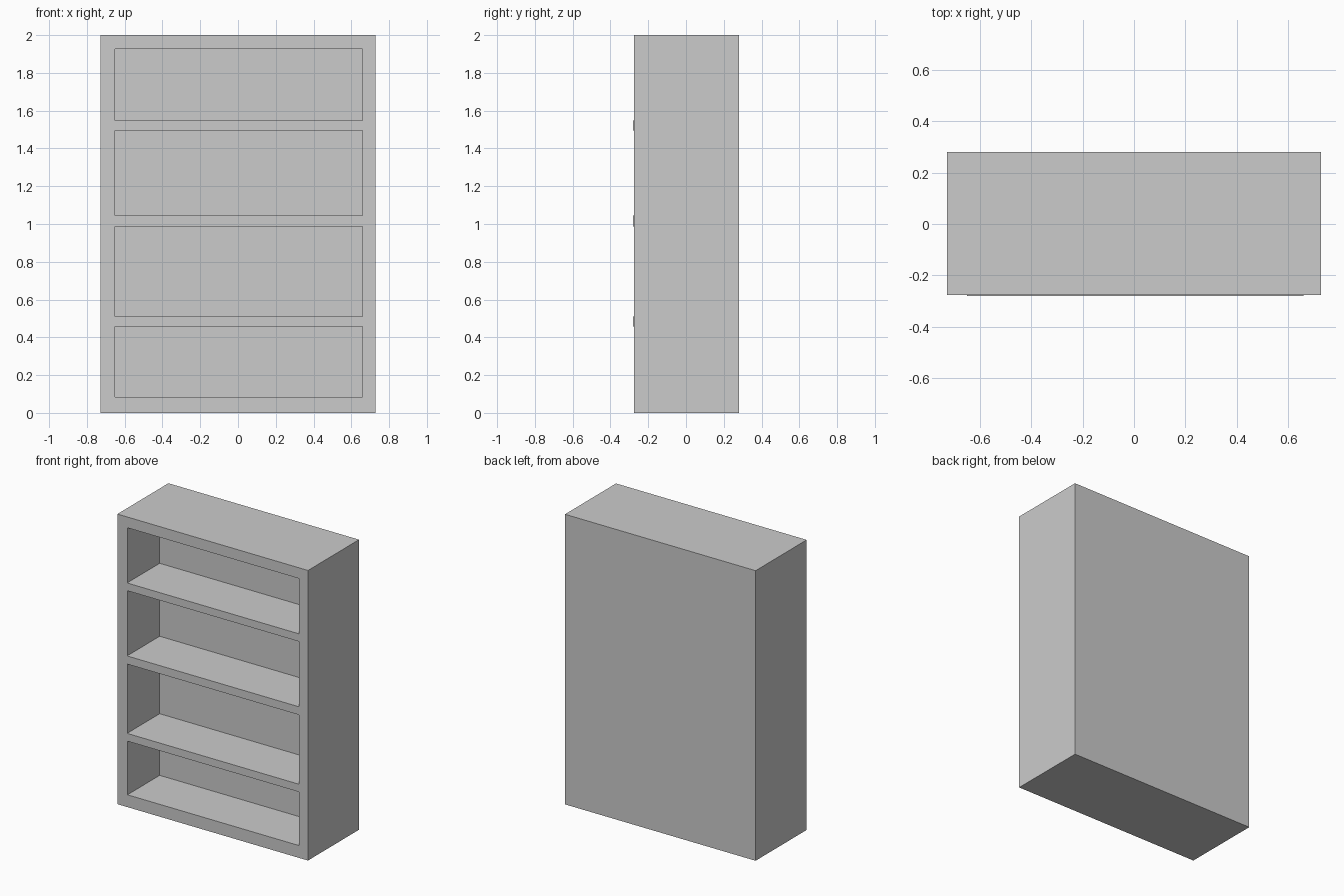
import bpy, bmesh
from mathutils import Vector

if "Cube" in bpy.data.objects:
    bpy.data.objects.remove(bpy.data.objects["Cube"])

OPEN_X = (-0.65, 0.66)          # sides of the front opening
FRONT, BACK, INNER = -0.276, 0.28, 0.075


def box(bm, x, y, z):
    """Cube stretched to the given (min, max) ranges."""
    geom = bmesh.ops.create_cube(bm, size=1)
    for v in geom["verts"]:
        v.co = Vector(r[0] if c < 0 else r[1] for c, r in zip(v.co, (x, y, z)))


def finish(bm, name):
    bmesh.ops.recalc_face_normals(bm, faces=bm.faces)
    mesh = bpy.data.meshes.new(name)
    bm.to_mesh(mesh)
    bm.free()
    bpy.context.collection.objects.link(bpy.data.objects.new(name, mesh))


# Cabinet body: solid block with a recess pushed in from the front
bm = bmesh.new()
box(bm, (-0.727, 0.727), (FRONT, BACK), (0, 2))
bm.normal_update()
front = min(bm.faces, key=lambda f: f.calc_center_median().y)
bmesh.ops.inset_individual(bm, faces=[front], thickness=0.05)
for v in front.verts:
    v.co.x = OPEN_X[0] if v.co.x < 0 else OPEN_X[1]
    v.co.z = 0.085 if v.co.z < 1 else 1.926
floor = bmesh.ops.extrude_discrete_faces(bm, faces=[front])["faces"][0]
for v in floor.verts:
    v.co.y = INNER
finish(bm, "cabinet_body")

# Three shelves, standing very slightly proud of the body
for i, z in enumerate([(0.457, 0.51), (0.988, 1.044), (1.494, 1.547)]):
    bm = bmesh.new()
    box(bm, OPEN_X, (-0.28, INNER), z)
    finish(bm, f"shelf_{i + 1}")
